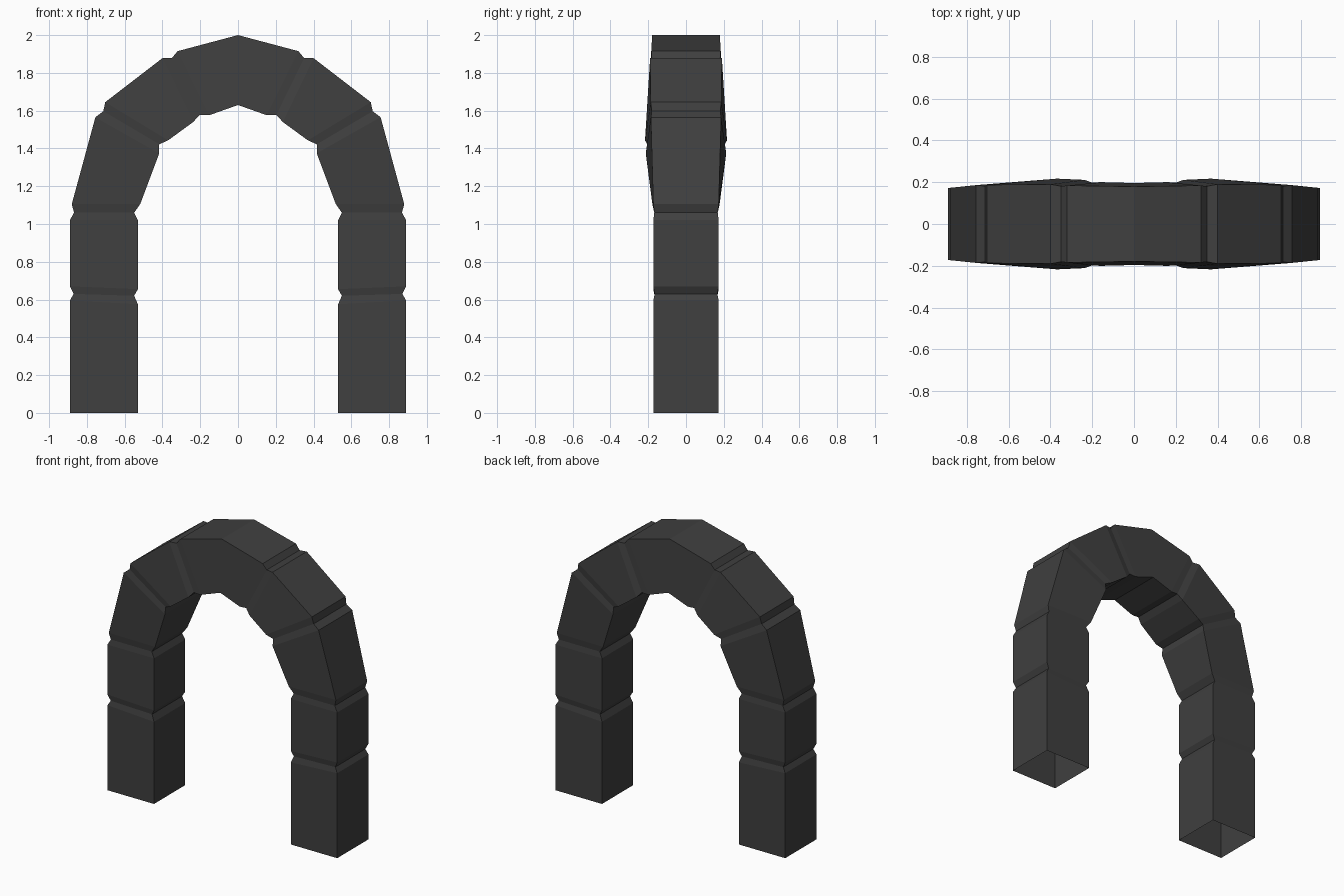
import bpy, bmesh

# Half-arch cross-sections: outer x, outer z, outer half-depth, inner x, inner z, inner half-depth
SECTIONS = [
    (.89, 0, .173, .53, 0, .173),
    (.89, .595, .173, .53, .575, .173),      # lower leg joint
    (.87, .63, .166, .55, .62, .166),
    (.89, .67, .173, .53, .655, .173),
    (.89, 1.02, .173, .53, 1.02, .173),      # upper leg joint
    (.868, 1.06, .168, .55, 1.06, .168),
    (.88, 1.105, .173, .518, 1.105, .178),
    (.755, 1.565, .186, .417, 1.374, .213),  # shoulder joint
    (.713, 1.597, .181, .417, 1.422, .206),
    (.703, 1.645, .187, .37, 1.443, .217),
    (.40, 1.878, .19, .237, 1.54, .211),     # crown joint
    (.35, 1.878, .181, .203, 1.578, .199),
    (.32, 1.915, .184, .152, 1.576, .2),
    (0, 2.0, .179, 0, 1.63, .196),           # keystone centre
]

# Loft open-ended square rings along the arch
bm = bmesh.new()
rings = []
for ox, oz, od, ix, iz, idp in SECTIONS:
    rings.append([bm.verts.new(p) for p in
                  ((ox, -od, oz), (ox, od, oz), (ix, idp, iz), (ix, -idp, iz))])
for a, b in zip(rings, rings[1:]):
    for i in range(4):
        j = (i + 1) % 4
        bm.faces.new((a[i], a[j], b[j], b[i]))

mesh = bpy.data.meshes.new("stone_arch")
bm.to_mesh(mesh)
bm.free()
arch = bpy.data.objects.new("stone_arch", mesh)
bpy.context.collection.objects.link(arch)

# Mirror for the left half
mirror = arch.modifiers.new("mirror", 'MIRROR')
mirror.use_clip = True

# Dark stone colour
stone = bpy.data.materials.new("dark_stone")
stone.diffuse_color = (.05, .05, .05, 1)
mesh.materials.append(stone)
